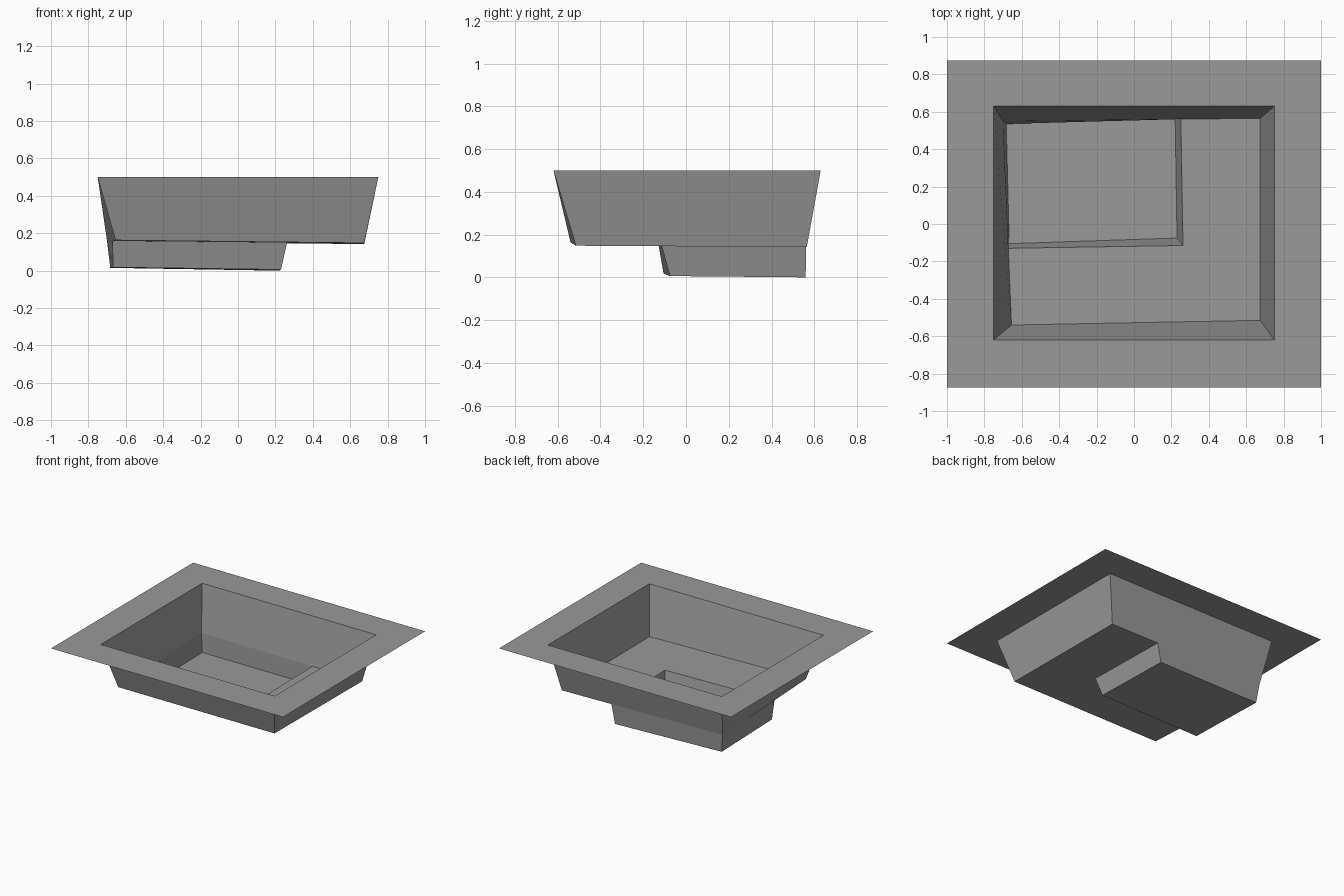
import bpy
import bmesh
from mathutils import Vector

cube = bpy.data.objects.get("Cube")
if cube:
    bpy.data.objects.remove(cube, do_unlink=True)

grey = bpy.data.materials.new("plain_grey")
grey.use_nodes = True
colour = (0.32, 0.32, 0.32, 1)
grey.diffuse_color = colour
grey.node_tree.nodes["Principled BSDF"].inputs["Base Color"].default_value = colour


def rectangle(x0, x1, y0, y1, z):
    """Corners anticlockwise from front left."""
    return [Vector(c) for c in ((x0, y0, z), (x1, y0, z), (x1, y1, z), (x0, y1, z))]


def band(upper, lower):
    """Quads joining two matching loops of corners."""
    n = len(upper)
    return [(upper[i], upper[(i + 1) % n], lower[(i + 1) % n], lower[i]) for i in range(n)]


def sheet(name, faces):
    bm = bmesh.new()
    for corners in faces:
        bm.faces.new([bm.verts.new(c) for c in corners])
    bmesh.ops.remove_doubles(bm, verts=bm.verts, dist=0.0005)
    mesh = bpy.data.meshes.new(name)
    bm.to_mesh(mesh)
    bm.free()
    mesh.materials.append(grey)
    obj = bpy.data.objects.new(name, mesh)
    bpy.context.collection.objects.link(obj)


# Corner loops of the rim, the opening and the sloping shallow floor
outer = rectangle(-1, 1, -0.875, 0.875, 0.5)
opening = rectangle(-0.75, 0.75, -0.62, 0.63, 0.5)
base = [Vector(c) for c in ((-0.655, -0.54, 0.163), (0.675, -0.515, 0.148),
                            (0.675, 0.565, 0.142), (-0.70, 0.55, 0.157))]

# Corner loops of the deep end, which shares the back and left walls
well_top = [Vector(c) for c in ((-0.672, -0.13, 0.159), (0.262, -0.115, 0.15),
                                (0.25, 0.561, 0.147))] + [base[3]]
well_base = [Vector(c) for c in ((-0.667, -0.105, 0.018), (0.23, -0.075, 0.006),
                                 (0.22, 0.56, 0.0), (-0.683, 0.535, 0.015))]

sheet("rim", band(outer, opening))
sheet("basin_walls", band(opening, base))
sheet("shallow_floor", [(base[0], base[1], well_top[1], well_top[0]),
                        (base[1], base[2], well_top[2], well_top[1])])
sheet("deep_end", band(well_top, well_base) + [well_base])
